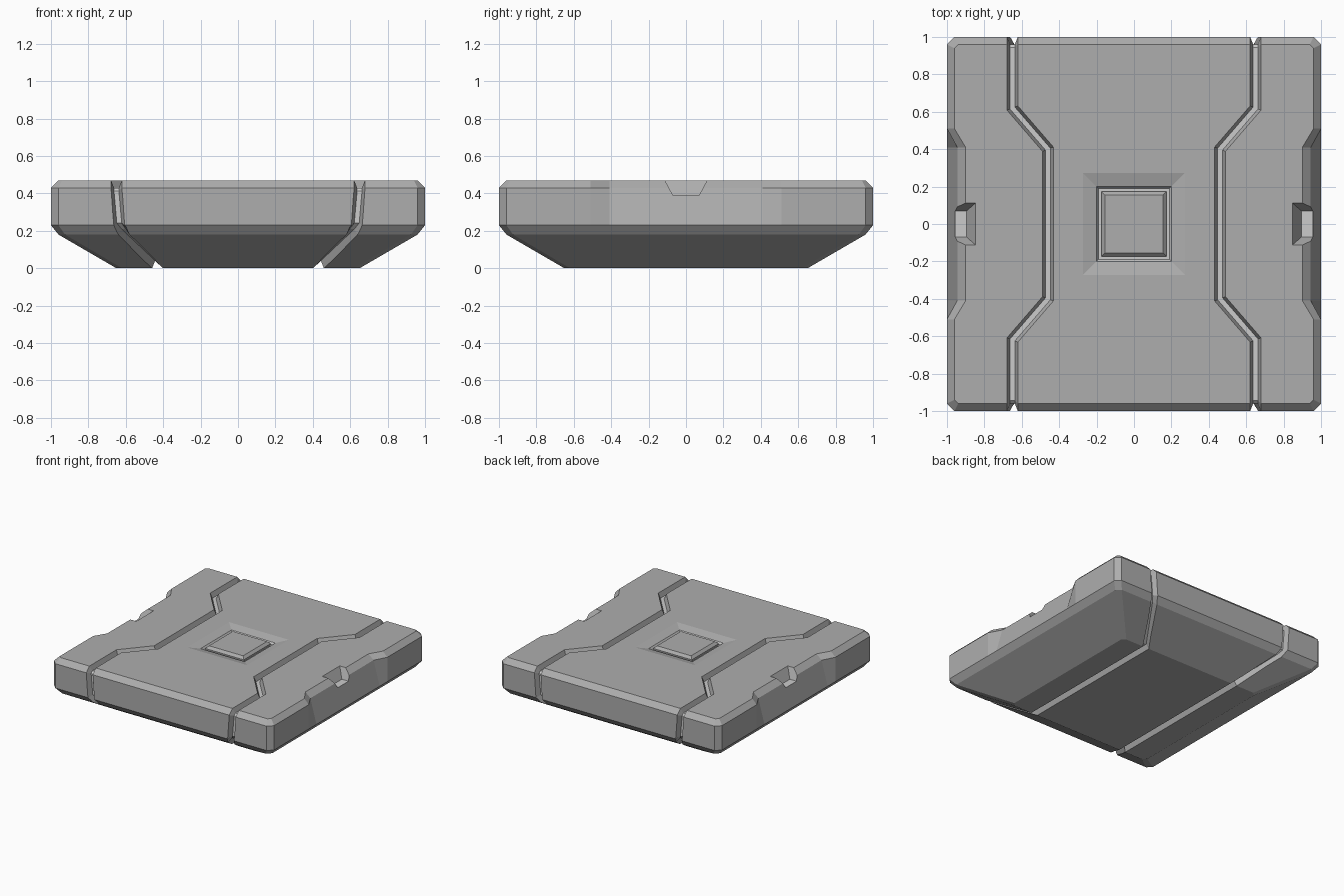
import bpy, bmesh
from mathutils import Vector

if "Cube" in bpy.data.objects:
    bpy.data.objects.remove(bpy.data.objects["Cube"])

light = bpy.data.materials.new("light_inlay")
light.diffuse_color = (0.75, 0.75, 0.75, 1)
light.use_nodes = True
light.node_tree.nodes["Principled BSDF"].inputs["Base Color"].default_value = light.diffuse_color
grey = bpy.data.materials.new("grey_panel")
grey.diffuse_color = (0.42, 0.42, 0.42, 1)
grey.use_nodes = True
grey.node_tree.nodes["Principled BSDF"].inputs["Base Color"].default_value = grey.diffuse_color


def loft(name, rings, closed=False, lit=lambda i, j: False, lit_cap=False):
    """Skin a series of point rings; closed joins last to first, else caps."""
    bm = bmesh.new()
    vs = [[bm.verts.new(p) for p in r] for r in rings]
    n = len(rings[0])
    for i in range(len(vs) if closed else len(vs) - 1):
        a, b = vs[i], vs[(i + 1) % len(vs)]
        for j in range(n):
            k = (j + 1) % n
            f = bm.faces.new((a[j], a[k], b[k], b[j]))
            f.material_index = int(lit(i, j))
    if not closed:
        bm.faces.new(vs[0]).material_index = int(lit_cap)
        bm.faces.new(vs[-1])
    bmesh.ops.recalc_face_normals(bm, faces=bm.faces)
    me = bpy.data.meshes.new(name)
    bm.to_mesh(me)
    bm.free()
    me.materials.append(grey)
    me.materials.append(light)
    ob = bpy.data.objects.new(name, me)
    bpy.context.collection.objects.link(ob)
    return ob


def carve(body, cutter):
    mod = body.modifiers.new("carve", 'BOOLEAN')
    mod.operation = 'DIFFERENCE'
    mod.solver = 'EXACT'
    mod.object = cutter
    bpy.context.view_layer.objects.active = body
    bpy.ops.object.modifier_apply(modifier=mod.name)
    bpy.data.objects.remove(cutter)


def rect(x0, x1, y, z):
    return [(x0, -y, z), (x1, -y, z), (x1, y, z), (x0, y, z)]


# Body: chamfered slab with a recess in the middle of each x side
def body_ring(z, h, c, r):
    q = [(r, 0.41), (h, 0.41 + 0.10), (h, h - c), (h - c, h)]
    right_back = q
    left_back = [(-x, y) for x, y in reversed(q)]
    left_front = [(-x, -y) for x, y in q]
    right_front = [(x, -y) for x, y in reversed(q)]
    return [(x, y, z) for x, y in right_back + left_back + left_front + right_front]


body = loft("floor_tile_body", [
    body_ring(0.0, 0.65, 0.03, 0.65),
    body_ring(0.18, 0.96, 0.035, 0.96),
    body_ring(0.23, 1.0, 0.04, 1.0),
    body_ring(0.43, 1.0, 0.04, 0.945),
    body_ring(0.47, 0.96, 0.02, 0.90)])

# Panel grooves running all the way round: point, outward offset, mitre
half = [
    ((0.46, 0.40, 0.47), (0, 0, 1), -0.4),
    ((0.65, 0.62, 0.47), (0, 0, 1), -0.4),
    ((0.65, 0.96, 0.47), (0, 0.41, 1), 0),
    ((0.65, 1.00, 0.43), (0, 1, 0.41), 0),
    ((0.635, 1.00, 0.23), (0, 1, -0.3), 0),
    ((0.61, 0.96, 0.18), (0, 0.8, -0.75), 0),
    ((0.43, 0.65, 0.0), (0, 0.27, -1), 0)]
flip = lambda v: (v[0], -v[1], v[2])
path = half + [(flip(p), flip(n), -m) for p, n, m in reversed(half)]
for s in (1, -1):
    rings = []
    for p, n, m in path:
        p, n, e = Vector(p), Vector(n), Vector((1, m, 0))
        pts = [p + n * 0.02 - e * 0.037, p + n * 0.02 + e * 0.037,
               p - n * 0.04 + e * 0.013, p - n * 0.04 - e * 0.013]
        rings.append([(s * v.x, v.y, v.z) for v in pts])
    carve(body, loft("groove_cutter", rings, True, lambda i, j: j == 2))

# Side latch notches
for s in (1, -1):
    carve(body, loft("notch_cutter", [
        rect(s * 0.895, s * 1.1, 0.07, 0.39),
        rect(s * 0.84, s * 1.1, 0.118, 0.48)], lit_cap=True))

# Shallow centre depression with a light square channel
carve(body, loft("socket_cutter", [
    rect(-0.19, 0.19, 0.19, 0.435),
    rect(-0.20, 0.20, 0.20, 0.452),
    rect(-0.272, 0.272, 0.272, 0.47),
    rect(-0.272, 0.272, 0.272, 0.5)], lit=lambda i, j: i == 0, lit_cap=True))

# Raised centre button
loft("centre_button", [
    rect(-0.175, 0.175, 0.175, 0.42),
    rect(-0.175, 0.175, 0.175, 0.45),
    rect(-0.155, 0.155, 0.155, 0.47)])
